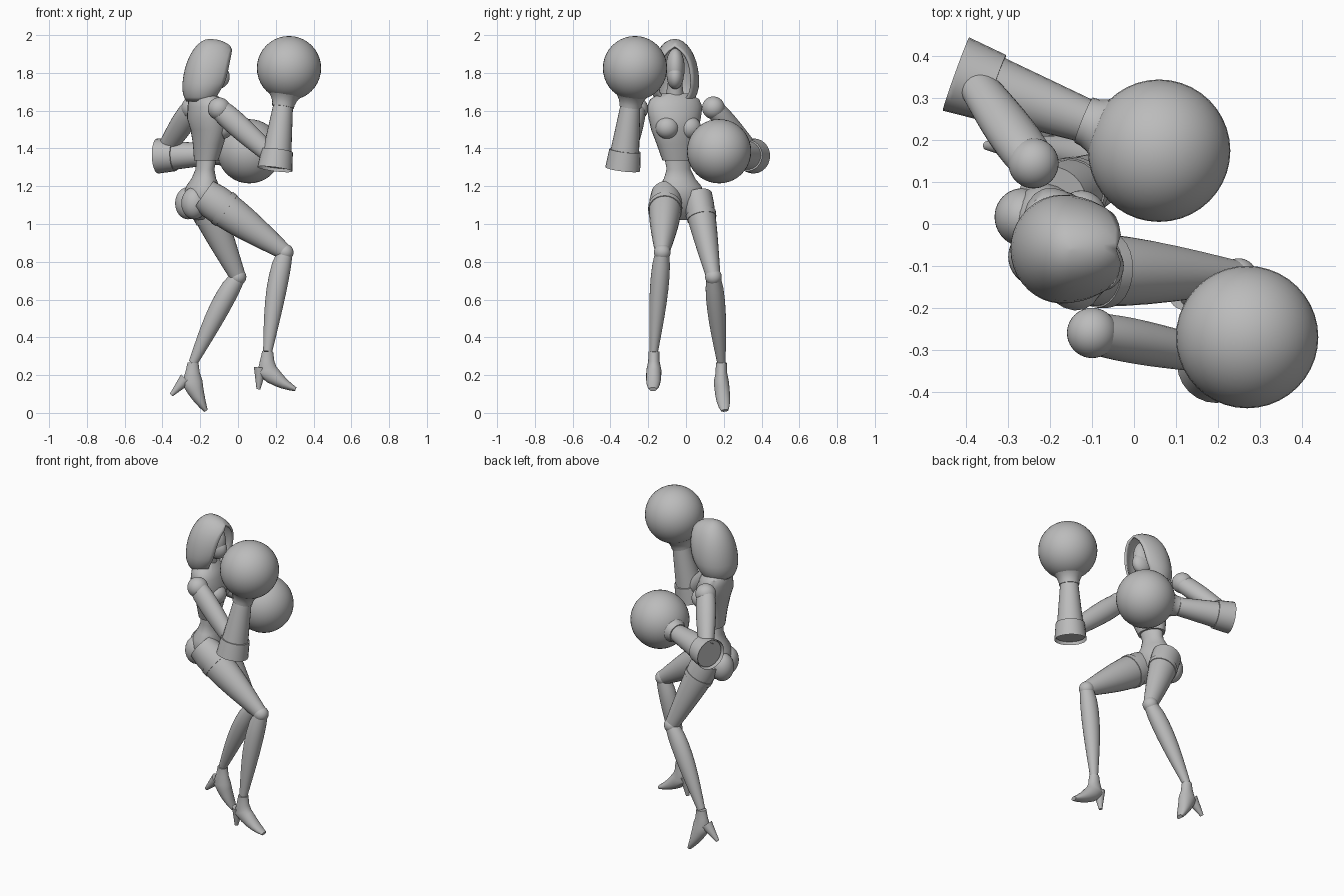
import bpy, bmesh, math
from mathutils import Vector, Matrix

if "Cube" in bpy.data.objects:
    bpy.data.objects.remove(bpy.data.objects["Cube"])

grey = bpy.data.materials.new("plain grey")
grey.use_nodes = True
grey.diffuse_color = (0.5, 0.5, 0.5, 1)
grey.node_tree.nodes["Principled BSDF"].inputs["Base Color"].default_value = grey.diffuse_color
TURN = Matrix.Rotation(math.radians(19), 4, "Z")
SIDES = 24


def finish(name, bm, angle=38):
    bmesh.ops.recalc_face_normals(bm, faces=bm.faces)
    mesh = bpy.data.meshes.new(name)
    bm.to_mesh(mesh)
    bm.free()
    ob = bpy.data.objects.new(name, mesh)
    bpy.context.collection.objects.link(ob)
    mesh.materials.append(grey)
    bpy.ops.object.select_all(action="DESELECT")
    ob.select_set(True)
    bpy.context.view_layer.objects.active = ob
    bpy.ops.object.shade_smooth_by_angle(angle=math.radians(angle))
    return ob


def skin(bm, rings, closed=True):
    """Bridge neighbouring rings of vertices with quads."""
    for low, high in zip(rings, rings[1:]):
        count = len(low)
        for i in range(count if closed else count - 1):
            j = (i + 1) % count
            bm.faces.new((low[i], low[j], high[j], high[i]))


def ellipse(bm, centre, u, v):
    angles = [math.tau * k / SIDES for k in range(SIDES)]
    return [bm.verts.new(centre + u * math.cos(a) + v * math.sin(a)) for a in angles]


def loft(name, sections, hollow=0):
    """Skin ellipses given as (point, sideways radius, other radius) along a path."""
    bm = bmesh.new()
    points = [s[0] for s in sections]
    rings = []
    for i, (point, wide, deep) in enumerate(sections):
        ahead = (points[min(i + 1, len(points) - 1)] - points[max(i - 1, 0)]).normalized()
        side = Vector((0, 1, 0))
        side = (side - ahead * side.dot(ahead)).normalized()
        rings.append(ellipse(bm, point, side * wide, ahead.cross(side) * deep))
    skin(bm, rings)
    bm.faces.new(rings[-1])
    start = bm.faces.new(rings[0])
    if hollow:
        # Sink the open end of a sleeve
        bmesh.ops.inset_region(bm, faces=[start], thickness=hollow / 3)
        inward = (points[1] - points[0]).normalized() * hollow
        bmesh.ops.inset_region(bm, faces=[start], thickness=hollow / 9)
        bmesh.ops.translate(bm, vec=inward, verts=start.verts)
    return finish(name, bm)


def limb(name, start, end, first, last, bulge=0, flat=1, bow=0, span=(0, 1), grow=0, hollow=0):
    """Tapered limb, swelling near its start; span and grow make bands around it."""
    sections = []
    for i in range(9):
        t = span[0] + (span[1] - span[0]) * i / 8
        swell = math.sin(math.pi * t ** 0.7)
        radius = first + (last - first) * t + bulge * swell + grow
        point = start.lerp(end, t) - Vector((bow * swell, 0, 0))
        sections.append((point, radius * flat, radius))
    return loft(name, sections, hollow)


def torso(name, widths):
    """Level rings (height, half width) that follow the leaning, turned spine."""
    bm = bmesh.new()
    rings = []
    for z, wide in widths:
        spine = Vector((-0.15 - 0.13 * abs(z - 1.48), 0.1 * max(0, 1.5 - z) - 0.06, z))
        deep = wide * 0.74 if z < 1.6 else wide * 0.6
        rings.append(ellipse(bm, spine, TURN.to_3x3() @ Vector((deep, 0, 0)),
                             TURN.to_3x3() @ Vector((0, wide, 0))))
    skin(bm, rings)
    bm.faces.new(rings[0])
    bm.faces.new(rings[-1])
    return finish(name, bm)


def ball(name, centre, radii, turn=Matrix()):
    bm = bmesh.new()
    bmesh.ops.create_uvsphere(bm, u_segments=40, v_segments=20, radius=1)
    bm.transform(Matrix.Translation(centre) @ turn @ Matrix.Diagonal((*radii, 1)))
    return finish(name, bm)


def arm(side, shoulder, elbow, sleeve, wrist, fist):
    ball(side + "_shoulder", shoulder, [0.06] * 3)
    limb(side + "_upper_arm", shoulder, elbow, 0.055, 0.047, bulge=0.01, flat=0.86)
    limb(side + "_forearm", sleeve, wrist, 0.085, 0.053, span=(0.05, 1))
    limb(side + "_sleeve_cuff", sleeve, wrist, 0.085, 0.053, span=(0, 0.3), grow=0.008, hollow=0.04)
    # Glove neck flares into the round glove
    flare = []
    for i in range(7):
        t = i / 6
        radius = 0.058 + 0.07 * t * t
        flare.append((wrist.lerp(fist, t * 0.5), radius, radius))
    loft(side + "_glove_neck", flare)
    ball(side + "_glove", fist, [0.17] * 3)


def leg(side, hip, knee, ankle, toe, heel_tip, bulge):
    thigh = dict(start=hip, end=knee, first=0.088, last=0.042, bulge=bulge, flat=0.9)
    limb(side + "_thigh", **thigh)
    limb(side + "_thigh_strap", span=(0.22, 0.28), grow=0.004, **thigh)
    ball(side + "_knee", knee, [0.044] * 3)
    limb(side + "_shin", knee, ankle, 0.04, 0.024, bulge=0.019, flat=0.92, bow=0.011)
    # Boot: down to the heel, then forward to a narrow toe
    heel = ankle - Vector((0.005, 0, 0.1))
    boot = [(ankle, 0.029, 0.029), (ankle.lerp(heel, 0.5), 0.03, 0.038)]
    for i in range(6):
        t = i / 5
        sag = Vector((0, 0, 0.011 * math.sin(math.pi * t)))
        boot.append((heel.lerp(toe, t) - sag, 0.04 * (1 - t ** 3 / 2), 0.055 - 0.044 * t))
    loft(side + "_boot", boot)
    limb(side + "_heel", heel + Vector((-0.033, 0, 0.015)), heel_tip, 0.035, 0.01)


# Body: hips and waist inside a short jacket with an overhanging hem
torso("hips_and_waist", [(1.02, 0.03), (1.06, 0.08), (1.1, 0.11), (1.15, 0.125), (1.2, 0.115),
                         (1.24, 0.085), (1.29, 0.065), (1.4, 0.075)])
torso("jacket", [(1.335, 0.083), (1.42, 0.105), (1.5, 0.128), (1.56, 0.142), (1.62, 0.152),
                 (1.66, 0.135), (1.69, 0.085)])
limb("neck", Vector((-0.17, -0.06, 1.66)), Vector((-0.14, -0.057, 1.78)), 0.05, 0.034)
for side, y in (("left", 1), ("right", -1)):
    bust = Vector((-0.155, -0.058, 1.51)) + TURN @ Vector((0.055, y * 0.062, 0))
    ball(side + "_chest", bust, (0.058, 0.062, 0.06), TURN)
    seat = Vector((-0.22, -0.022, 1.11)) + TURN @ Vector((-0.03, y * 0.05, 0))
    ball(side + "_buttock", seat, (0.068, 0.07, 0.085), TURN)

# Head: masked face
ball("face", (-0.125, -0.057, 1.825), (0.072, 0.05, 0.105))
ball("face_mask", (-0.11, -0.057, 1.78), (0.066, 0.044, 0.066))

# Hood: rings from collar to crown, open at the front until they close overhead
bm = bmesh.new()
rings = []
for step in range(14):
    lift = math.radians(-42 + 10 * step)
    rise = math.sin(lift)
    wide = 0.13 * math.cos(lift)
    z = 1.75 + rise * (0.23 if rise > 0 else 0.15)
    gap = math.radians(45) * math.sqrt(max(0, 1 - (rise / 0.8) ** 4))
    ring = []
    for k in range(29):
        a = gap + (math.tau - 2 * gap) * k / 28
        reach = wide * (1.1 + 0.6 * rise if math.cos(a) > 0 else 0.95)
        ring.append(bm.verts.new((0.02 * rise - 0.17 + reach * math.cos(a),
                                  wide * math.sin(a) - 0.06, z)))
    rings.append(ring)
skin(bm, rings, closed=False)
bm.faces.new(rings[-1])
bmesh.ops.remove_doubles(bm, verts=bm.verts, dist=0.0003)
shell = finish("hood", bm, 50).modifiers.new("cloth thickness", "SOLIDIFY")
shell.thickness = 0.012

# Arms: right raised, left folded across the front
arm("right", shoulder=Vector((-0.1, -0.26, 1.61)), elbow=Vector((0.18, -0.315, 1.36)),
    sleeve=Vector((0.195, -0.335, 1.29)), wrist=Vector((0.238, -0.295, 1.62)),
    fist=Vector((0.27, -0.27, 1.825)))
arm("left", shoulder=Vector((-0.24, 0.145, 1.615)), elbow=Vector((-0.38, 0.34, 1.4)),
    sleeve=Vector((-0.425, 0.358, 1.36)), wrist=Vector((-0.12, 0.248, 1.37)),
    fist=Vector((0.06, 0.175, 1.385)))

# Legs: right stepping forward, left trailing
leg("right", hip=Vector((-0.18, -0.105, 1.155)), knee=Vector((0.25, -0.126, 0.85)),
    ankle=Vector((0.157, -0.17, 0.325)), toe=Vector((0.305, -0.175, 0.125)),
    heel_tip=Vector((0.108, -0.17, 0.125)), bulge=0.021)
leg("left", hip=Vector((-0.195, 0.06, 1.15)), knee=Vector((0, 0.145, 0.72)),
    ankle=Vector((-0.238, 0.187, 0.265)), toe=Vector((-0.17, 0.205, 0.012)),
    heel_tip=Vector((-0.353, 0.187, 0.095)), bulge=0.008)
